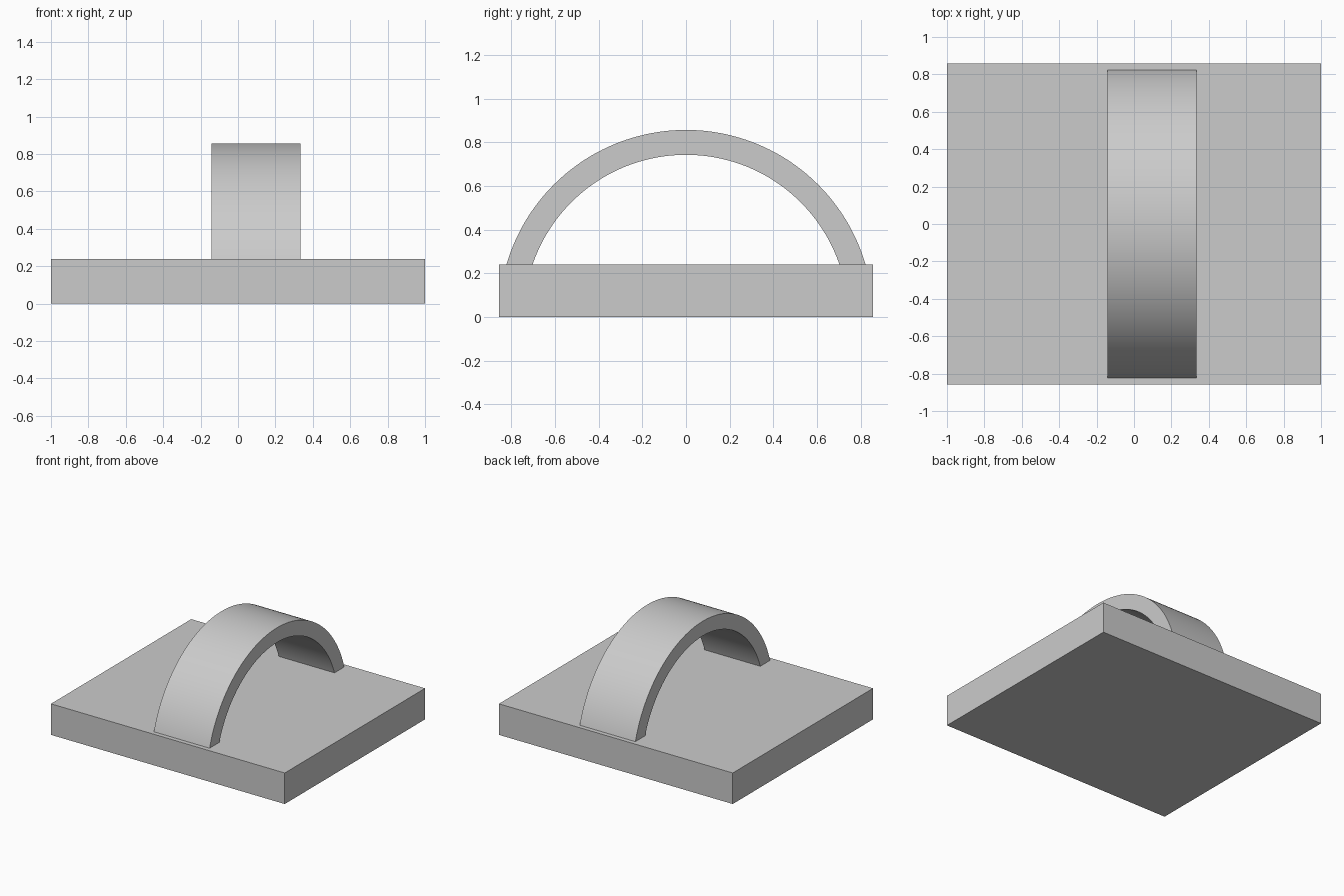
import bpy, bmesh
from math import asin, pi, cos, sin, radians

if "Cube" in bpy.data.objects:
    bpy.data.objects.remove(bpy.data.objects["Cube"])

grey = bpy.data.materials.new("light grey")
grey.use_nodes = True
colour = (0.6, 0.6, 0.6, 1)
grey.diffuse_color = colour
grey.node_tree.nodes["Principled BSDF"].inputs["Base Color"].default_value = colour

WIDTH, DEPTH, HEIGHT = 2.0, 1.714, 0.24


def extruded(name, profile, x0, x1):
    """Extrude a closed (y, z) profile along x."""
    bm = bmesh.new()
    face = bm.faces.new([bm.verts.new((x0, y, z)) for y, z in profile])
    ext = bmesh.ops.extrude_face_region(bm, geom=[face], use_keep_orig=True)
    moved = [v for v in ext["geom"] if isinstance(v, bmesh.types.BMVert)]
    bmesh.ops.translate(bm, verts=moved, vec=(x1 - x0, 0, 0))
    bmesh.ops.recalc_face_normals(bm, faces=bm.faces)
    mesh = bpy.data.meshes.new(name)
    bm.to_mesh(mesh)
    bm.free()
    mesh.materials.append(grey)
    obj = bpy.data.objects.new(name, mesh)
    bpy.context.collection.objects.link(obj)
    return obj


def arc(radius, low, steps=96):
    """Points over the top of a circle, from one foot at height low to the other."""
    a = asin(low / radius)
    angles = [a + (pi - 2 * a) * i / steps for i in range(steps + 1)]
    return [(radius * cos(t), radius * sin(t)) for t in angles]


# Base slab
d = DEPTH / 2
extruded("base_slab", [(-d, 0), (d, 0), (d, HEIGHT), (-d, HEIGHT)], -WIDTH / 2, WIDTH / 2)

# Curved strap, its feet sunk slightly into the slab
foot = HEIGHT - 0.02
strap = extruded("arched_strap", arc(0.857, foot) + arc(0.743, foot)[::-1], -0.143, 0.333)
bpy.ops.object.select_all(action="DESELECT")
strap.select_set(True)
bpy.context.view_layer.objects.active = strap
bpy.ops.object.shade_smooth_by_angle(angle=radians(30))
